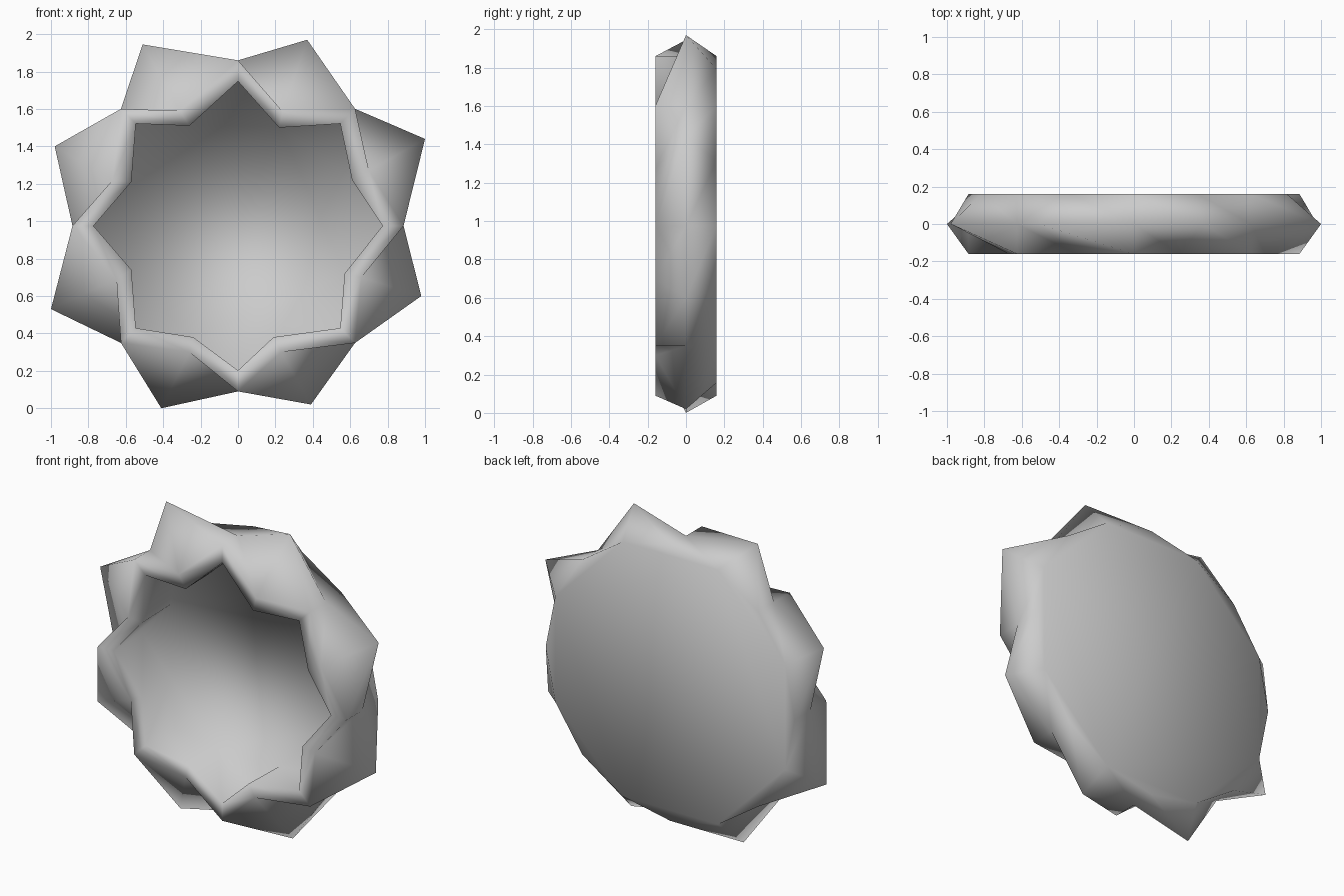
import bpy, bmesh, math

if "Cube" in bpy.data.objects:
    bpy.data.objects.remove(bpy.data.objects["Cube"])

CZ, R, H = 0.975, 0.885, 0.16   # centre height, ring radius, half depth
FLOOR = 0.14                    # depth position of the bowl floor

# Spiky points between the eight valleys, clockwise from the top (x, z)
tips = [(.37, 1.97), (1, 1.44), (.98, .6), (.39, .02),
        (-.41, 0), (-1, .53), (-.98, 1.4), (-.51, 1.945)]
# Dents of the star-shaped mouth: inner edge and outer edge of its rim
dents_in = [(.22, 1.5), (.61, 1.22), (.57, .72), (.19, .38),
            (-.24, .38), (-.57, .74), (-.57, 1.21), (-.26, 1.51)]
dents_out = [(.24, 1.585), (.70, 1.27), (.66, .70), (.23, .30),
             (-.26, .30), (-.65, .69), (-.67, 1.22), (-.31, 1.59)]


def circle_point(k, r):
    a = k * math.pi / 8
    return (r * math.sin(a), CZ + r * math.cos(a))


bm = bmesh.new()


def ring(y, r, odd=None):
    """16 points clockwise; odd ones may be replaced by a given list."""
    pts = [odd[k // 2] if odd and k % 2 else circle_point(k, r) for k in range(16)]
    return [bm.verts.new((x, y, z)) for x, z in pts]


def bridge(a, b):
    for i in range(16):
        j = (i + 1) % 16
        bm.faces.new((a[i], a[j], b[i]))
        bm.faces.new((a[j], b[j], b[i]))


# Rings from the bowl floor, over the mouth and the points, to the back disc
rings = [
    ring(FLOOR, 0.775, [(x * 1.01, CZ + (z - CZ) * 1.01) for x, z in dents_in]),
    ring(-H, 0.773, dents_in),
    ring(-H, R, dents_out),
    ring(0, R, tips),
    ring(H, R),
]
for a, b in zip(rings, rings[1:]):
    bridge(a, b)
bm.faces.new(rings[0])
bm.faces.new(rings[-1])
bmesh.ops.recalc_face_normals(bm, faces=bm.faces)
for f in bm.faces:
    f.smooth = True

me = bpy.data.meshes.new("spiky_bowl")
bm.to_mesh(me)
bm.free()
bowl = bpy.data.objects.new("spiky_bowl", me)
bpy.context.collection.objects.link(bowl)
